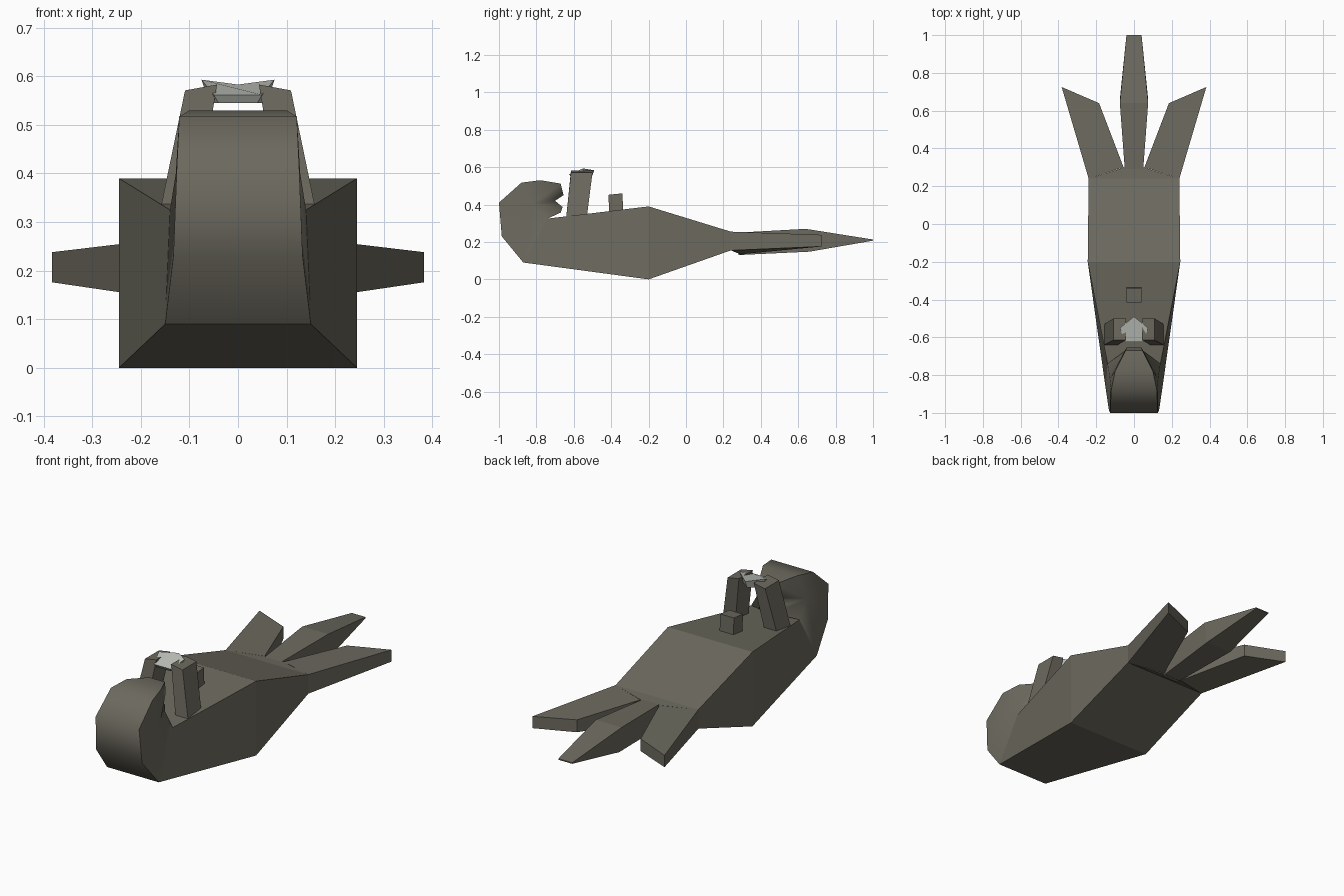
import bpy, bmesh
from mathutils import Vector

if "Cube" in bpy.data.objects:
    bpy.data.objects.remove(bpy.data.objects["Cube"])


def material(name, rgb):
    m = bpy.data.materials.new(name)
    m.diffuse_color = (*rgb, 1)
    m.use_nodes = True
    m.node_tree.nodes["Principled BSDF"].inputs["Base Color"].default_value = m.diffuse_color
    return m


FUR = material("grey brown fur", (0.150, 0.143, 0.112))
SHELL = material("pale shell", (0.52, 0.54, 0.50))


def finish(name, bm, mat):
    bmesh.ops.recalc_face_normals(bm, faces=bm.faces)
    me = bpy.data.meshes.new(name)
    bm.to_mesh(me)
    bm.free()
    me.materials.append(mat)
    ob = bpy.data.objects.new(name, me)
    bpy.context.collection.objects.link(ob)
    return ob


def loft(name, rings, mat, caps=(True, True)):
    """Skin equal-sized rings of points, closing the chosen ends."""
    bm = bmesh.new()
    rows = [[bm.verts.new(p) for p in r] for r in rings]
    n = len(rows[0])
    for a, b in zip(rows, rows[1:]):
        for i in range(n):
            j = (i + 1) % n
            bm.faces.new((a[i], a[j], b[j], b[i]))
    if caps[0]:
        bm.faces.new(rows[0])
    if caps[1]:
        bm.faces.new(rows[-1])
    return finish(name, bm, mat)


def rect(y0, z0, w0, y1, z1, w1):
    """Symmetric four-point ring: lower edge, then upper edge."""
    return [(-w0, y0, z0), (w0, y0, z0), (w1, y1, z1), (-w1, y1, z1)]


def box_ring(x0, x1, y0, y1, z, dz=0.0):
    return [(x0, y0, z), (x1, y0, z - dz), (x1, y1, z - dz), (x0, y1, z)]


# Body, floating on its back; the front end is shared with the head
loft("body", [rect(-0.87, 0.09, 0.15, -0.74, 0.325, 0.14),
              rect(-0.20, 0.0, 0.245, -0.20, 0.39, 0.245),
              rect(0.24, 0.155, 0.24, 0.24, 0.255, 0.24),
              rect(0.30, 0.13, 0.05, 0.30, 0.25, 0.05)], FUR, (False, True))

# Head: side profile (y, z, half width) with a notched mouth
profile = [(-0.87, 0.09, 0.15), (-0.985, 0.23, 0.133), (-1.0, 0.41, 0.126),
           (-0.88, 0.517, 0.121), (-0.78, 0.53, 0.10), (-0.67, 0.512, 0.045),
           (-0.655, 0.45, 0.04), (-0.70, 0.42, 0.05), (-0.66, 0.387, 0.04),
           (-0.67, 0.357, 0.045), (-0.74, 0.325, 0.14)]
bm = bmesh.new()
sides = []
for s in (-1, 1):
    row = [bm.verts.new((s * w, y, z)) for y, z, w in profile]
    cheek = bm.verts.new((s * 0.128, -0.82, 0.40))
    for i in range(len(row)):
        bm.faces.new((cheek, row[i], row[(i + 1) % len(row)]))
    sides.append(row)
for i in range(len(profile) - 1):
    a, b = sides
    bm.faces.new((a[i], a[i + 1], b[i + 1], b[i]))
head = finish("head", bm, FUR)
bpy.context.view_layer.objects.active = head
head.select_set(True)
bpy.ops.object.shade_smooth_by_angle(angle=1.0)
head.select_set(False)

# Tail
loft("tail", [rect(0.28, 0.13, 0.048, 0.28, 0.25, 0.048),
              rect(0.66, 0.148, 0.075, 0.64, 0.27, 0.075),
              rect(1.0, 0.207, 0.04, 1.0, 0.213, 0.04)], FUR)

# Hind feet and front arms, mirrored left and right
for s, side in ((-1, "left"), (1, "right")):
    loft(side + "_hind_foot",
         [[(s * 0.055, 0.30, 0.135), (s * 0.24, 0.24, 0.155),
           (s * 0.24, 0.24, 0.255), (s * 0.055, 0.30, 0.25)],
          [(s * 0.185, 0.64, 0.175), (s * 0.383, 0.725, 0.176),
           (s * 0.383, 0.725, 0.238), (s * 0.185, 0.64, 0.24)]], FUR)
    loft(side + "_arm",
         [box_ring(s * 0.085, s * 0.158, -0.64, -0.53, 0.335),
          box_ring(s * 0.043, s * 0.109, -0.615, -0.50, 0.583, 0.012)], FUR)

# Small paw resting on the belly
loft("belly_paw", [box_ring(-0.04, 0.04, -0.41, -0.335, 0.35),
                   [(-0.04, -0.415, 0.452), (0.04, -0.415, 0.452),
                    (0.04, -0.34, 0.46), (-0.04, -0.34, 0.46)]], FUR)

# Five-sided shell held between the arms
top = [Vector(p) for p in ((-0.05, -0.625, 0.562), (0.05, -0.625, 0.562),
                           (0.075, -0.55, 0.593), (0, -0.49, 0.583),
                           (-0.075, -0.55, 0.593))]
mid = Vector((0, -0.565, 0))
under = [Vector((p.x * 0.8, mid.y + (p.y - mid.y) * 0.8, 0.545)) for p in top]
loft("shell", [under, top], SHELL)
